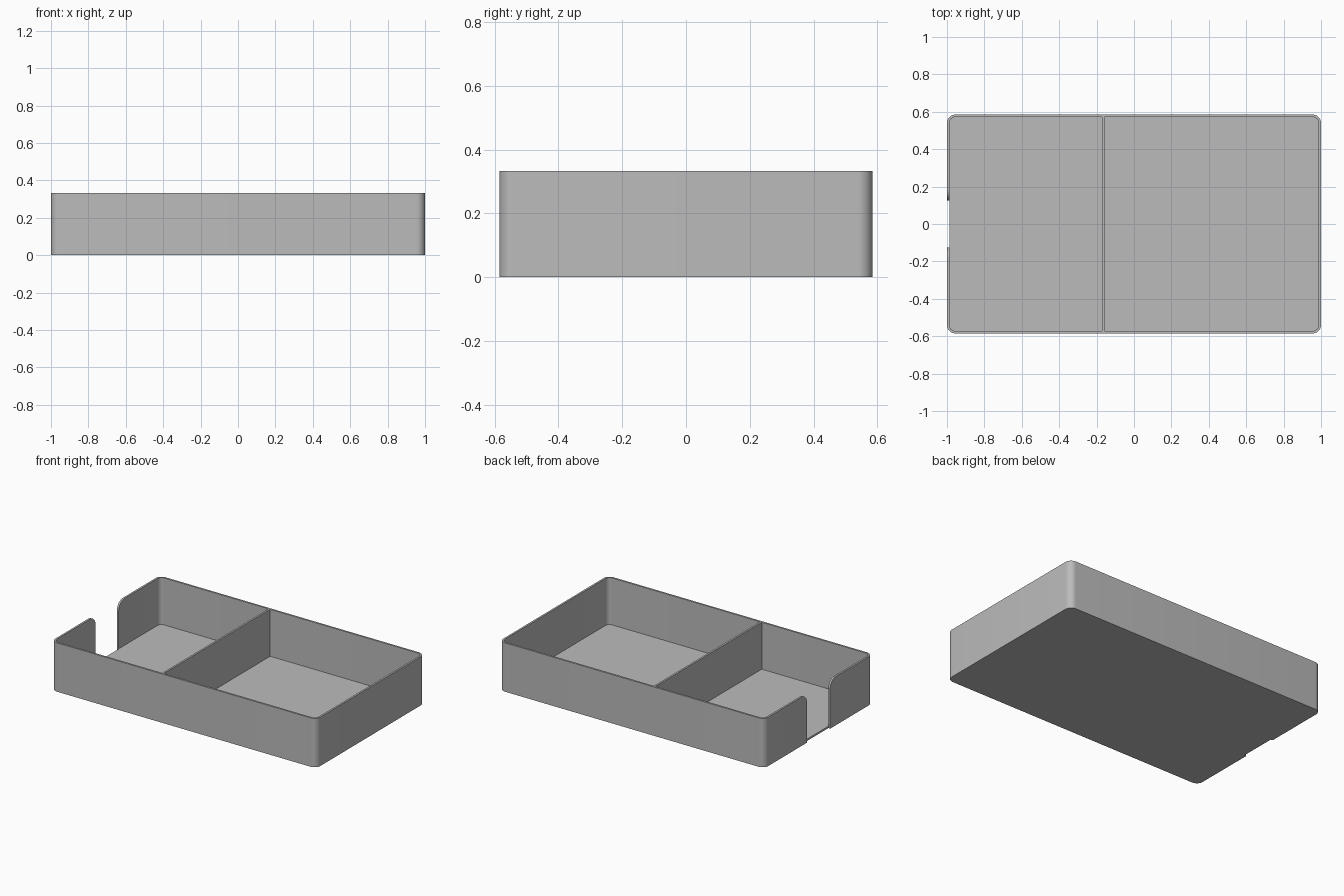
import bpy, bmesh, math

cube = bpy.data.objects.get("Cube")
if cube:
    bpy.data.objects.remove(cube)

LENGTH, WIDTH, HEIGHT = 2.0, 1.17, 0.333
WALL, FLOOR, RADIUS = 0.013, 0.013, 0.045
NOTCH, LIP = 0.125, 0.06          # notch half width, rounding at the rim

grey = bpy.data.materials.new("plain grey")
grey.use_nodes = True
colour = (0.5, 0.5, 0.5, 1)
grey.diffuse_color = colour
grey.node_tree.nodes["Principled BSDF"].inputs["Base Color"].default_value = colour


def arc(cx, cy, r, start, end, steps=10):
    angles = [math.radians(start + (end - start) * i / steps) for i in range(steps + 1)]
    return [(cx + r * math.cos(a), cy + r * math.sin(a)) for a in angles]


def rounded_rect(length, width, r):
    x, y = length / 2 - r, width / 2 - r
    return (arc(x, y, r, 0, 90) + arc(-x, y, r, 90, 180)
            + arc(-x, -y, r, 180, 270) + arc(x, -y, r, 270, 360))


def prism(name, points, offset):
    """Extrude a closed outline of 3D points along an offset."""
    bm = bmesh.new()
    face = bm.faces.new([bm.verts.new(p) for p in points])
    extruded = bmesh.ops.extrude_face_region(bm, geom=[face], use_keep_orig=True)["geom"]
    verts = [g for g in extruded if isinstance(g, bmesh.types.BMVert)]
    bmesh.ops.translate(bm, verts=verts, vec=offset)
    bmesh.ops.recalc_face_normals(bm, faces=bm.faces)
    mesh = bpy.data.meshes.new(name)
    bm.to_mesh(mesh)
    bm.free()
    mesh.materials.append(grey)
    obj = bpy.data.objects.new(name, mesh)
    bpy.context.collection.objects.link(obj)
    return obj


def select(obj):
    bpy.ops.object.select_all(action='DESELECT')
    obj.select_set(True)
    bpy.context.view_layer.objects.active = obj


def cut(target, cutter):
    cutter.hide_render = True
    mod = target.modifiers.new("cut", 'BOOLEAN')
    mod.operation, mod.solver, mod.object = 'DIFFERENCE', 'EXACT', cutter
    select(target)
    bpy.ops.object.modifier_apply(modifier=mod.name)
    bpy.data.objects.remove(cutter)


# Tray shell: rounded block with a rounded cavity
outline = rounded_rect(LENGTH, WIDTH, RADIUS)
tray = prism("tray_shell", [(x, y, 0) for x, y in outline], (0, 0, HEIGHT))
inner = rounded_rect(LENGTH - 2 * WALL, WIDTH - 2 * WALL, RADIUS - WALL)
cut(tray, prism("cavity_cutter", [(x, y, FLOOR) for x, y in inner], (0, 0, 1)))

# Finger notch through the end wall, flaring out at the rim
side = [(NOTCH, -0.1)] + arc(NOTCH + LIP, HEIGHT - LIP, LIP, 180, 90)
side += [(NOTCH + LIP, HEIGHT + 0.1)]
profile = side + [(-y, z) for y, z in reversed(side)]
cut(tray, prism("notch_cutter", [(-1.1, y, z) for y, z in profile],
                (0.1 + WALL + 0.001, 0, 0)))

# Divider between the two compartments
half = WIDTH / 2 - WALL
divider = prism("divider", [(-0.171, -half, FLOOR), (-0.158, -half, FLOOR),
                            (-0.158, half, FLOOR), (-0.171, half, FLOOR)],
                (0, 0, HEIGHT - FLOOR))

# Smooth rounded corners, crisp edges
select(tray)
bpy.ops.object.shade_smooth_by_angle(angle=math.radians(30))
